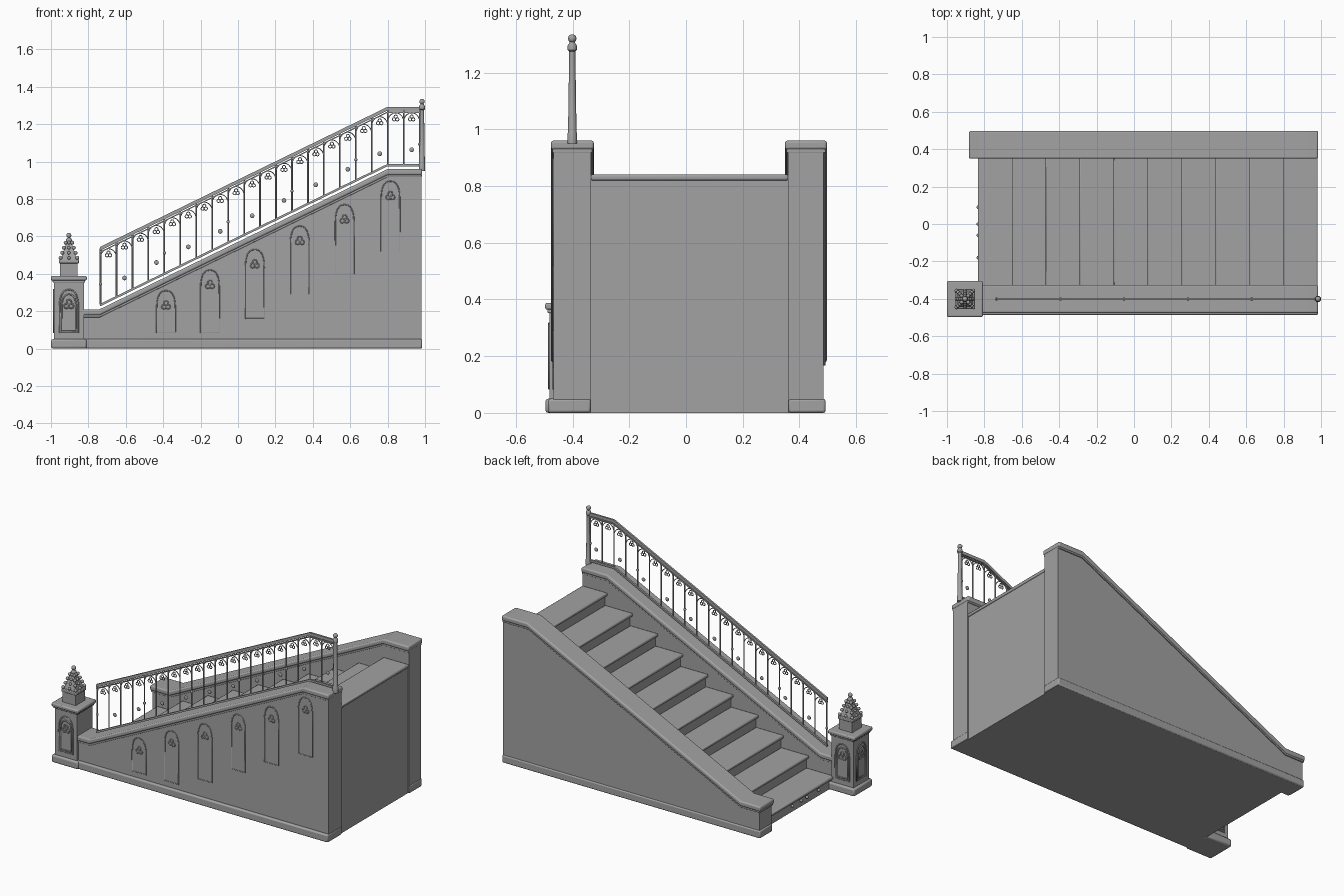
import bpy, bmesh, math
from mathutils import Vector, Matrix

if "Cube" in bpy.data.objects:
    bpy.data.objects.remove(bpy.data.objects["Cube"])

stone = bpy.data.materials.new("grey stone")
stone.diffuse_color = (0.36, 0.36, 0.36, 1)
stone.use_nodes = True
stone.node_tree.nodes["Principled BSDF"].inputs["Base Color"].default_value = stone.diffuse_color


def finish(obj, bevel=0.0, segs=2):
    obj.data.materials.append(stone)
    if bevel:
        m = obj.modifiers.new("bevel", 'BEVEL')
        m.width, m.segments, m.limit_method = bevel, segs, 'ANGLE'
    bpy.ops.object.select_all(action='DESELECT')
    obj.select_set(True)
    bpy.context.view_layer.objects.active = obj
    bpy.ops.object.shade_smooth_by_angle(angle=math.radians(35))
    return obj


def from_bmesh(name, bm, bevel=0.0, segs=2):
    bmesh.ops.recalc_face_normals(bm, faces=bm.faces)
    me = bpy.data.meshes.new(name)
    bm.to_mesh(me)
    bm.free()
    obj = bpy.data.objects.new(name, me)
    bpy.context.collection.objects.link(obj)
    return finish(obj, bevel, segs)


def prism(name, pts, y0, y1, bevel=0.0, segs=2):
    """Extrude an x-z outline from y0 to y1."""
    bm = bmesh.new()
    face = bm.faces.new([bm.verts.new((x, y0, z)) for x, z in pts])
    ext = bmesh.ops.extrude_face_region(bm, geom=[face])
    bmesh.ops.translate(bm, vec=(0, y1 - y0, 0),
                        verts=[v for v in ext["geom"] if isinstance(v, bmesh.types.BMVert)])
    return from_bmesh(name, bm, bevel, segs)


def box(name, x0, x1, y0, y1, z0, z1, bevel=0.0):
    return prism(name, [(x0, z0), (x1, z0), (x1, z1), (x0, z1)], y0, y1, bevel)


def balls(name, items):
    """items: (centre, radius, y squash)"""
    bm = bmesh.new()
    for c, r, sq in items:
        bmesh.ops.create_uvsphere(bm, u_segments=10, v_segments=6, radius=r,
                                  matrix=Matrix.Translation(c) @ Matrix.Diagonal((1, sq, 1, 1)))
    return from_bmesh(name, bm)


def wires(name, paths, radius):
    """paths: (points, closed) swept with a round section"""
    cu = bpy.data.curves.new(name, 'CURVE')
    cu.dimensions = '3D'
    cu.bevel_depth, cu.bevel_resolution, cu.use_fill_caps = radius, 1, True
    for pts, closed in paths:
        s = cu.splines.new('POLY')
        s.points.add(len(pts) - 1)
        for p, co in zip(s.points, pts):
            p.co = (*co, 1)
        s.use_cyclic_u = closed
    cu.materials.append(stone)
    obj = bpy.data.objects.new(name, cu)
    bpy.context.collection.objects.link(obj)
    return obj


def lathe(name, prof, cx, cy, sides, turn=0.0):
    """Revolve (radius, z) pairs about a vertical axis."""
    bm = bmesh.new()
    rings = [[bm.verts.new((cx + r * math.cos(turn + math.tau * i / sides),
                            cy + r * math.sin(turn + math.tau * i / sides), z))
              for i in range(sides)] for r, z in prof]
    for a, b in zip(rings, rings[1:]):
        for i in range(sides):
            bm.faces.new((a[i], a[(i + 1) % sides], b[(i + 1) % sides], b[i]))
    bm.faces.new(rings[0])
    bm.faces.new(rings[-1])
    return from_bmesh(name, bm)


def lancet(w, z0, z1):
    """Pointed window outline in its own plane."""
    h = w * 0.5
    spring = z1 - w * 0.95
    right = [(h * math.cos(t) ** 0.8, spring + (z1 - spring) * math.sin(t) ** 0.85)
             for t in [math.pi / 2 * i / 6 for i in range(6)]]
    return [(h, z0)] + right + [(0, z1)] + [(-x, z) for x, z in right[::-1]] + [(-h, z0)]


def trefoil(r, zc, n=8):
    """Three touching rings."""
    rings = []
    for a in (90, 210, 330):
        cx, cz = r * 1.1 * math.cos(math.radians(a)), zc + r * 1.1 * math.sin(math.radians(a))
        rings.append([(cx + r * math.cos(math.tau * i / n), cz + r * math.sin(math.tau * i / n))
                      for i in range(n)])
    return rings


# side walls, sloped copings and base mouldings
END, X1, X2 = 0.985, -0.74, 0.80
for side, xs, wall, cope, base in (
        ("front", -0.83, (-0.468, -0.335), (-0.476, -0.325), (-0.486, -0.335)),
        ("back", -0.87, (0.36, 0.485), (0.349, 0.497), (0.36, 0.492))):
    prism(side + "_wall", [(xs, 0), (END - 0.003, 0), (END - 0.003, 0.94), (X2, 0.94), (X1, 0.19), (xs, 0.19)], *wall)
    xc = xs - 0.012
    for part, drop, thick, inset, bev in (("coping", 0, 0.032, 0, 0.009), ("coping_fillet", 0.03, 0.013, 0.005, 0.003)):
        top = [(xc + inset, 0.21), (X1, 0.21), (X2, 0.96), (END - inset / 2, 0.96)]
        top = [(x, z - drop) for x, z in top]
        prism(side + "_" + part, top + [(x, z - thick) for x, z in top[::-1]],
              cope[0] + inset, cope[1] - inset, bev, 3)
    box(side + "_base", xs - 0.008, END, *base, 0, 0.05, 0.008)

# stair body and treads
N, S0, RUN, RISE = 10, -0.835, 0.1815, 0.084
outline = [(0.975, 0), (0.975, 0.825)]
for i in reversed(range(N)):
    x, z = S0 + RUN * i + 0.02, RISE * (i + 1) - 0.015
    outline += [(x, z), (x, z - RISE if i else 0)]
prism("stair_body", outline, -0.34, 0.365)
for i in range(N):
    x, z = S0 + RUN * i, RISE * (i + 1)
    box("tread", x, min(x + RUN + 0.02, 0.982), -0.336, 0.361, z - 0.02, z, 0.006)
balls("step_studs", [((-0.832, y, 0.05), 0.01, 1) for y in (-0.18, -0.06, 0.0, 0.09)])

# newel pillar
PX, PY = -0.904, -0.401


def square(name, h, z0, z1, bevel=0.0):
    return box(name, PX - h, PX + h, PY - h, PY + h, z0, z1, bevel)


square("pillar_base", 0.095, 0, 0.05, 0.01)
square("pillar_body", 0.08, 0.04, 0.365)
square("pillar_neck", 0.087, 0.352, 0.368, 0.004)
square("pillar_cap", 0.096, 0.364, 0.388, 0.007)
square("pinnacle_block", 0.047, 0.385, 0.462)
square("pinnacle_ledge", 0.054, 0.456, 0.476, 0.004)
lathe("pinnacle_spire", [(0.062, 0.474), (0.05, 0.50), (0.03, 0.545), (0.012, 0.58), (0.01, 0.6)],
      PX, PY, 4, math.pi / 4)
crockets = [((PX, PY, 0.605), 0.014, 1), ((PX, PY, 0.578), 0.017, 1)]
for k in range(4):
    r, z = 0.045 - 0.009 * k, 0.485 + 0.027 * k
    for sx in (-1, 1):
        for sy in (-1, 1):
            crockets.append(((PX + sx * r, PY + sy * r, z), 0.0105, 1))
    for dx, dy in ((1, 0), (-1, 0), (0, 1), (0, -1)):
        crockets.append(((PX + dx * r, PY + dy * r, z), 0.009, 1))
balls("pinnacle_crockets", crockets)

# traceried panels on three pillar faces
paths = []
for ang in (0, -90, 180):
    rot = Matrix.Rotation(math.radians(ang), 4, 'Z')
    place = lambda p: Vector((PX, PY, 0)) + rot @ Vector((p[0], -0.081, p[1]))
    for w, a, b in ((0.10, 0.085, 0.315), (0.078, 0.097, 0.29)):
        paths.append(([place(p) for p in lancet(w, a, b)], True))
    paths += [([place(p) for p in ring], True) for ring in trefoil(0.013, 0.235)]
wires("pillar_tracery", paths, 0.0045)

# blind windows on the front wall
paths = []
for x, z0, z1 in ((-0.385, 0.085, 0.31), (-0.15, 0.085, 0.42), (0.09, 0.16, 0.53),
                  (0.33, 0.29, 0.655), (0.57, 0.40, 0.77), (0.815, 0.52, 0.895)):
    for pts in [lancet(0.10, z0, z1)] + trefoil(0.012, z1 - 0.08):
        paths.append(([(x + px, -0.468, pz) for px, pz in pts], True))
wires("wall_windows", paths, 0.0035)

# railing: sloped rails, bars, arches, trefoils and rosettes
RY, RX0, BAY = -0.401, -0.735, 0.0853


def rail_z(x, low):
    return low + 0.487 * (min(x, X2) - RX0)


for name, low, t in (("top_rail", 0.545, 0.02), ("lower_top_rail", 0.52, 0.007), ("bottom_rail", 0.24, 0.013)):
    line = [(x, rail_z(x, low)) for x in (RX0 - 0.004, X2, 0.98)]
    prism(name, line + [(x, z - t) for x, z in line[::-1]], RY - 0.006, RY + 0.006)

bars, fine, rosettes = [], [], []
for i in range(21):
    x = RX0 + BAY * i
    bars.append(([(x, RY, rail_z(x, 0.235)), (x, RY, rail_z(x, 0.535))], False))
    if i % 4 == 0:
        rosettes.append(((x, RY, rail_z(x, 0.345)), 0.009, 1))
    if i == 20:
        break
    xc = x + BAY / 2
    zt = rail_z(xc, 0.545)
    arch = [(xc + BAY / 2 * math.cos(t), RY, zt - 0.08 + 0.048 * math.sin(t))
            for t in [math.pi * k / 10 for k in range(11)]]
    fine.append((arch, False))
    fine += [([(xc + px, RY, pz) for px, pz in ring], True) for ring in trefoil(0.009, zt - 0.062)]
    if i % 2:
        rosettes.append(((xc, RY, rail_z(xc, 0.315)), 0.013, 0.5))
wires("railing_bars", bars, 0.0045)
wires("railing_tracery", fine, 0.0028)
balls("railing_rosettes", rosettes)

# end post with collars and ball finial
lathe("end_post", [(0.017, 0.95), (0.017, 0.985), (0.015, 0.99), (0.011, 1.26), (0.011, 1.275),
                   (0.016, 1.28), (0.016, 1.295), (0.012, 1.302), (0.007, 1.31)], 0.984, RY, 12)
balls("post_finial", [((0.984, RY, 1.32), 0.015, 1)])
